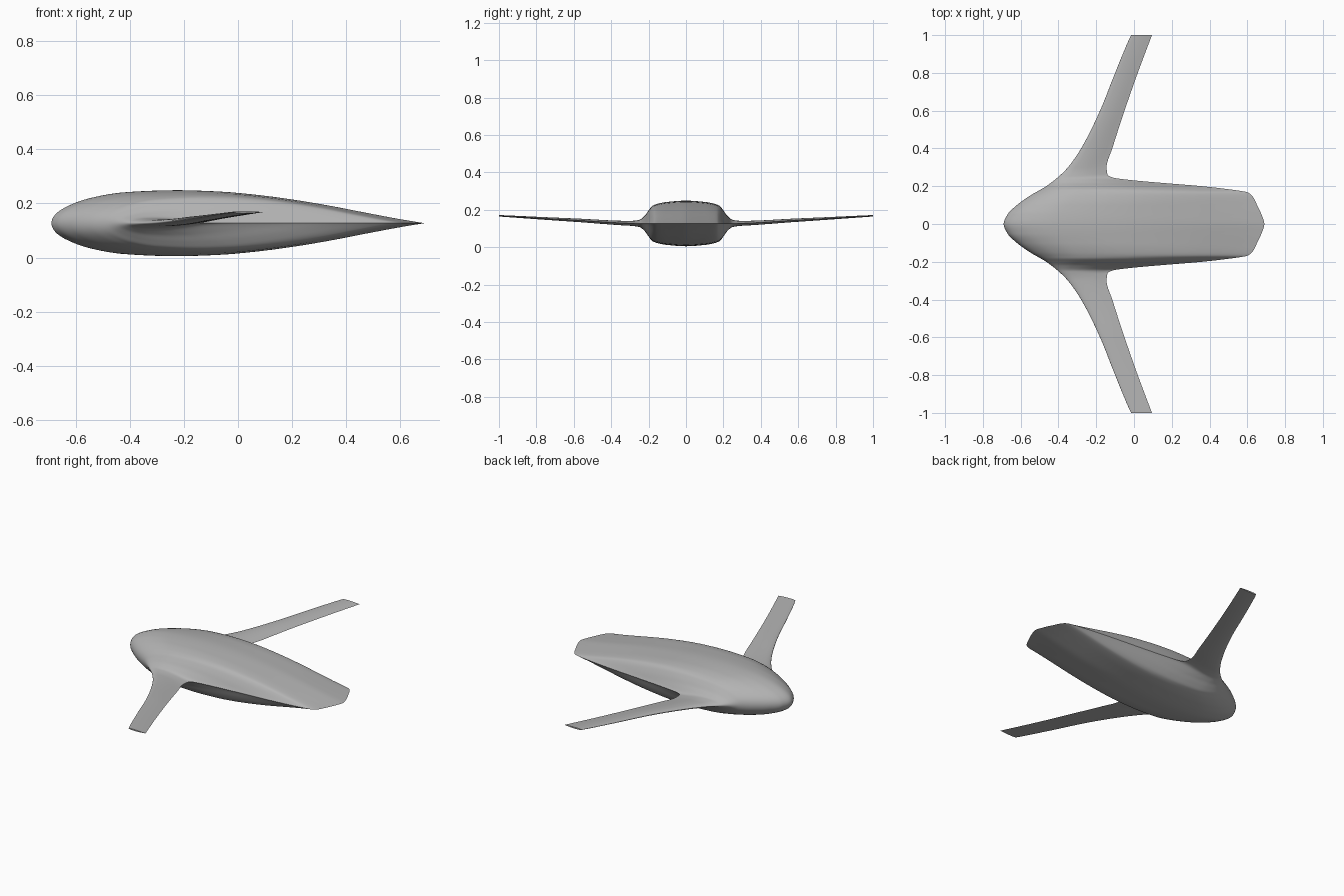
import bpy
import bmesh
from math import sqrt

default_cube = bpy.data.objects.get("Cube")
if default_cube:
    bpy.data.objects.remove(default_cube, do_unlink=True)


def smooth_curve(keys, start_slope=None):
    """Return a function that runs smoothly through the keys without overshoot."""
    xs, ys = zip(*keys)
    secants = [(ys[i + 1] - ys[i]) / (xs[i + 1] - xs[i]) for i in range(len(xs) - 1)]
    slopes = [secants[0] if start_slope is None else start_slope]
    for before, after in zip(secants, secants[1:]):
        same_way = before * after > 0
        slopes.append(2 * before * after / (before + after) if same_way else 0)
    slopes.append(secants[-1])

    def value(x):
        i = 0
        while i < len(secants) - 1 and x > xs[i + 1]:
            i += 1
        width = xs[i + 1] - xs[i]
        t = (x - xs[i]) / width
        blend = t * t * (3 - 2 * t)
        rise = t * (1 - t) * (1 - t) * slopes[i] - t * t * (1 - t) * slopes[i + 1]
        return ys[i] + (ys[i + 1] - ys[i]) * blend + rise * width

    return value


# Planform and thickness, measured outward from the centre line
leading_edge = smooth_curve([
    (0, -.69), (.05, -.67), (.1, -.62), (.15, -.55), (.2, -.465), (.25, -.4),
    (.3, -.35), (.4, -.28), (.6, -.18), (.8, -.1), (.98, -.025), (1, -.015)], 0)
trailing_edge = smooth_curve([
    (0, .69), (.05, .675), (.1, .652), (.15, .625), (.168, .6), (.18, .53),
    (.2, .36), (.22, .12), (.235, -.04), (.245, -.11), (.26, -.14),
    (.3, -.145), (.4, -.115), (.6, -.05), (.8, .02), (1, .095)], 0)
half_thickness = smooth_curve([
    (0, .122), (.1, .115), (.15, .106), (.18, .094), (.2, .07), (.22, .042),
    (.25, .019), (.3, .013), (.6, .009), (1, .004)], 0)
mid_height = smooth_curve([(0, .127), (.25, .127), (.6, .145), (1, .168)], 0)

# Symmetric aerofoil: share of chord against share of the greatest thickness
aerofoil = smooth_curve([(sqrt(c), t) for c, t in [
    (0, 0), (.0125, .29), (.025, .4), (.05, .55), (.1, .75), (.2, .94),
    (.34, 1), (.45, .96), (.55, .86), (.65, .71), (.75, .52), (.85, .3),
    (.95, .09), (1, 0)]])


def section(y, steps=36):
    """Closed ring of points around the aerofoil at one span station."""
    out = abs(y)
    nose, tail = leading_edge(out), trailing_edge(out)
    ring = []
    for k in range(2 * steps):
        side = 1 if k <= steps else -1
        s = 1 - abs(k - steps) / steps
        c = s * s * (2 - s)
        x = nose + (tail - nose) * c
        z = mid_height(out) + side * half_thickness(out) * aerofoil(sqrt(c))
        ring.append((x, y, z))
    return ring


# Stations are packed closely where the body blends into the wing
inner = [.005 * i for i in range(64)]
outer = [.32 + .02 * i for i in range(35)]
half_span = inner + outer
stations = [-y for y in reversed(half_span[1:])] + half_span

# Blended body and wings as one lofted skin
bm = bmesh.new()
rings = [[bm.verts.new(p) for p in section(y)] for y in stations]
for a, b in zip(rings, rings[1:]):
    for i in range(len(a)):
        j = (i + 1) % len(a)
        bm.faces.new((a[i], a[j], b[j], b[i]))
bm.faces.new(rings[0])
bm.faces.new(rings[-1])
bmesh.ops.recalc_face_normals(bm, faces=bm.faces)
mesh = bpy.data.meshes.new("blended_wing_body")
bm.to_mesh(mesh)
bm.free()
aircraft = bpy.data.objects.new("blended_wing_body", mesh)
bpy.context.collection.objects.link(aircraft)

# Plain grey skin
grey = bpy.data.materials.new("plain_grey")
grey.use_nodes = True
colour = (.45, .45, .45, 1)
grey.diffuse_color = colour
grey.node_tree.nodes["Principled BSDF"].inputs["Base Color"].default_value = colour
mesh.materials.append(grey)

# Smooth skin with crisp trailing edges and wing tips
bpy.ops.object.select_all(action="DESELECT")
aircraft.select_set(True)
bpy.context.view_layer.objects.active = aircraft
bpy.ops.object.shade_smooth_by_angle(angle=.7)
